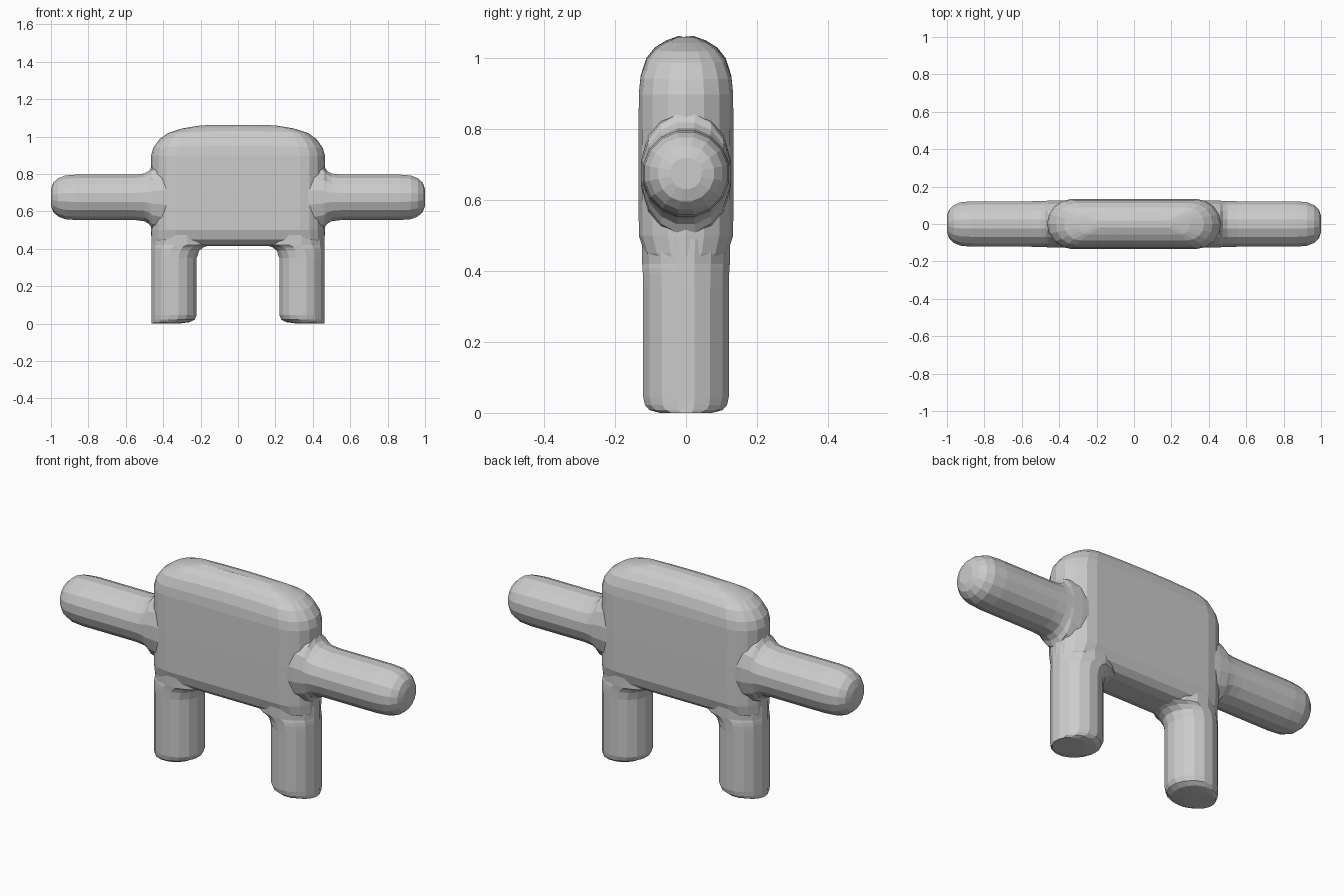
import bpy, bmesh, math

if "Cube" in bpy.data.objects:
    bpy.data.objects.remove(bpy.data.objects["Cube"])

grey = bpy.data.materials.new("plain grey")
grey.diffuse_color = (0.6, 0.6, 0.6, 1)
grey.use_nodes = True
grey.node_tree.nodes["Principled BSDF"].inputs["Base Color"].default_value = grey.diffuse_color


def loft(name, rings):
    """Skin a closed solid through matching rings of points."""
    bm = bmesh.new()
    loops = [[bm.verts.new(p) for p in ring] for ring in rings]
    n = len(loops[0])
    for a, b in zip(loops, loops[1:]):
        for i in range(n):
            j = (i + 1) % n
            bm.faces.new((a[i], a[j], b[j], b[i]))
    bm.faces.new(loops[0])
    bm.faces.new(loops[-1])
    bmesh.ops.recalc_face_normals(bm, faces=bm.faces)
    mesh = bpy.data.meshes.new(name)
    bm.to_mesh(mesh)
    bm.free()
    mesh.materials.append(grey)
    obj = bpy.data.objects.new(name, mesh)
    bpy.context.collection.objects.link(obj)
    return obj


def stadium(z, w, d):
    """Round-ended slice of the body, bowed down towards the ends at the top."""
    pts = []
    for s in (1, -1):
        for i in range(9):
            a = -math.pi / 2 + math.pi * i / 8
            pts.append((s * (w - d + d * math.cos(a)), s * d * math.sin(a)))
        for t in (0.5, 0, -0.5):
            pts.append((s * t * (w - d), s * d))
    bow = 0.08 * min(1, max(0, (z - 0.88) / 0.12))
    return [(x, y, z - bow * x * x) for x, y in pts]


def ellipse(ra, rb, n=16):
    return [(ra * math.cos(2 * math.pi * (i + 0.5) / n),
             rb * math.sin(2 * math.pi * (i + 0.5) / n)) for i in range(n)]


# Body: flat slab with rounded ends, rounded top and soft underside
body = loft("body", [stadium(*layer) for layer in (
    (0.414, 0.455, 0.05), (0.425, 0.46, 0.09), (0.45, 0.463, 0.117),
    (0.50, 0.465, 0.133), (0.70, 0.466, 0.134), (0.90, 0.465, 0.133),
    (0.95, 0.453, 0.128), (1.00, 0.42, 0.112), (1.03, 0.375, 0.088),
    (1.05, 0.30, 0.056), (1.063, 0.20, 0.02))])

# Arm: x, depth radius, height radius, flaring into the body
ARM = ((1.0, 0.045, 0.045), (0.988, 0.08, 0.08), (0.962, 0.104, 0.104),
       (0.925, 0.119, 0.119), (0.86, 0.124, 0.124), (0.55, 0.124, 0.124),
       (0.50, 0.125, 0.13), (0.475, 0.126, 0.146), (0.46, 0.127, 0.17),
       (0.41, 0.129, 0.19), (0.28, 0.125, 0.19))
# Leg: z, x radius, y radius, with the flare pushed inwards
LEG = ((0.0, 0.075, 0.075), (0.008, 0.105, 0.105), (0.022, 0.118, 0.118),
       (0.045, 0.123, 0.123), (0.35, 0.123, 0.123), (0.39, 0.130, 0.124),
       (0.408, 0.142, 0.125), (0.42, 0.160, 0.126), (0.49, 0.160, 0.127))

limbs = []
for side, label in ((-1, "left"), (1, "right")):
    limbs.append(loft(label + "_arm", [
        [(side * x, y, 0.675 + z) for y, z in ellipse(ry, rz)]
        for x, ry, rz in ARM]))
    limbs.append(loft(label + "_leg", [
        [(side * (0.465 - rx) + x, y, z) for x, y in ellipse(rx, ry)]
        for z, rx, ry in LEG]))

# Fuse the limbs into the body so it is one continuous surface
for limb in limbs:
    mod = body.modifiers.new("join " + limb.name, 'BOOLEAN')
    mod.operation = 'UNION'
    mod.solver = 'EXACT'
    mod.object = limb
bpy.context.view_layer.objects.active = body
body.select_set(True)
for mod in list(body.modifiers):
    bpy.ops.object.modifier_apply(modifier=mod.name)
for limb in limbs:
    bpy.data.objects.remove(limb)
